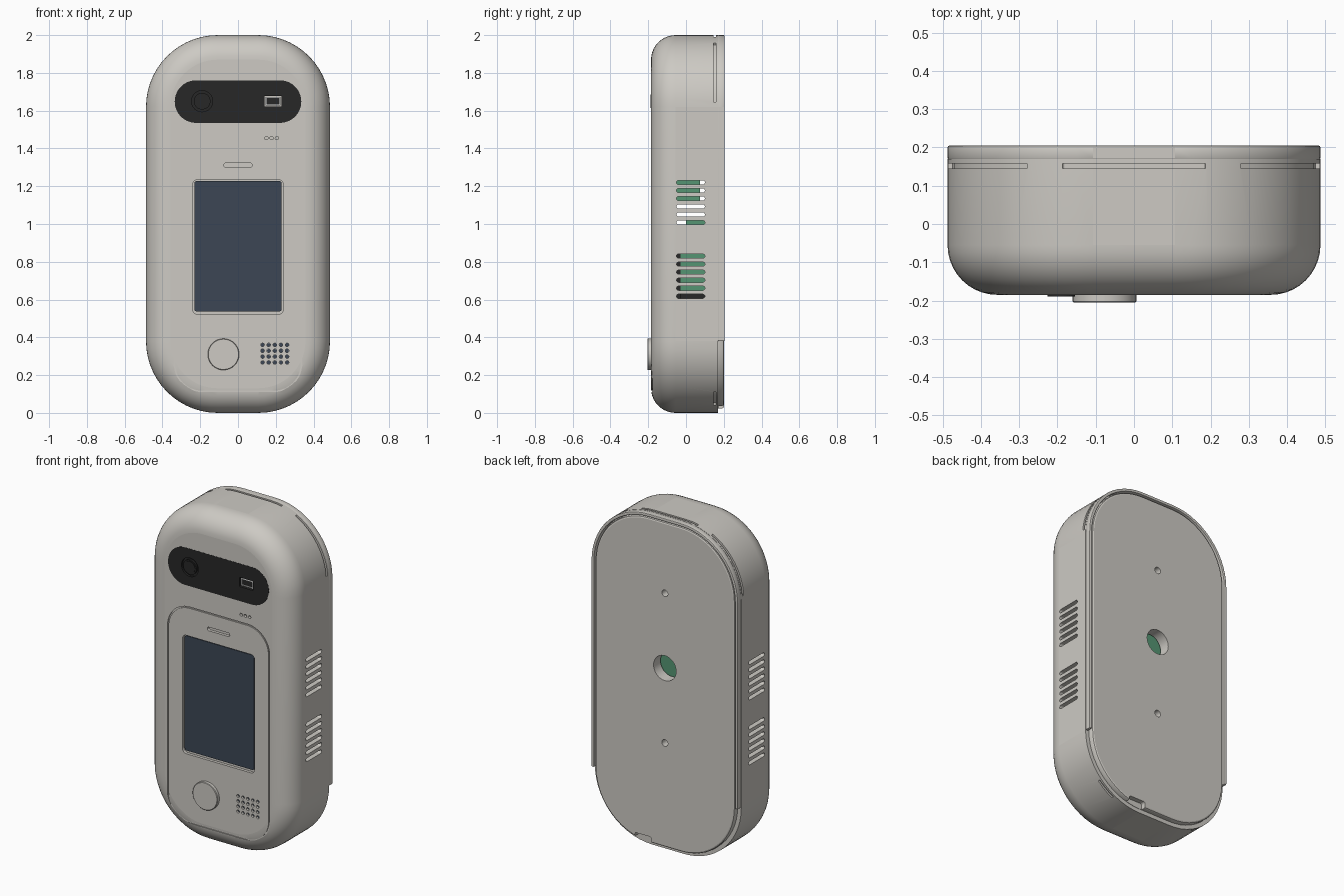
import bpy, bmesh, math

cube = bpy.data.objects.get("Cube")
if cube:
    bpy.data.objects.remove(cube, do_unlink=True)


def material(name, r, g, b):
    m = bpy.data.materials.new(name)
    m.use_nodes = True
    m.diffuse_color = (r, g, b, 1)
    m.node_tree.nodes["Principled BSDF"].inputs["Base Color"].default_value = (r, g, b, 1)
    return m


SHELL = material("warm light grey", 0.61, 0.59, 0.55)
BLACK = material("black plastic", 0.02, 0.02, 0.02)
GLASS = material("dark blue glass", 0.045, 0.062, 0.09)
GREEN = material("circuit green", 0.09, 0.3, 0.17)
PALE = material("pale metal", 0.75, 0.75, 0.74)

W, H, R = 0.974, 2.0, 0.38   # outline of the case
SEG = 14


def rounded(w, h, r, cx=0.0, cz=1.0, n=SEG):
    """Rounded rectangle in x and z, from the right side over the top."""
    pts = []
    for k, (sx, sz) in enumerate(((1, 1), (-1, 1), (-1, -1), (1, -1))):
        for i in range(n + 1):
            a = math.pi / 2 * (k + i / n)
            pts.append((cx + sx * (w / 2 - r) + r * math.cos(a),
                        cz + sz * (h / 2 - r) + r * math.sin(a)))
    return pts


def disc(r, cx, cz, n=8):
    return rounded(2 * r, 2 * r, r * 0.999, cx, cz, n)


def outline(inset):
    return rounded(W - 2 * inset, H - 2 * inset, R - inset)


def finish(name, bm, mat):
    bmesh.ops.remove_doubles(bm, verts=bm.verts, dist=1e-6)
    bmesh.ops.recalc_face_normals(bm, faces=bm.faces)
    mesh = bpy.data.meshes.new(name)
    bm.to_mesh(mesh)
    bm.free()
    ob = bpy.data.objects.new(name, mesh)
    bpy.context.collection.objects.link(ob)
    if mat:
        mesh.materials.append(mat)
    return ob


def loft(name, sections, mat=None, closed=False):
    """Join outlines given as (points, y); cap the ends or close into a ring."""
    bm = bmesh.new()
    rings = [[bm.verts.new((x, y, z)) for x, z in pts] for pts, y in sections]
    pairs = list(zip(rings, rings[1:])) + ([(rings[-1], rings[0])] if closed else [])
    for a, b in pairs:
        for i in range(len(a)):
            j = (i + 1) % len(a)
            bm.faces.new((a[i], a[j], b[j], b[i]))
    if not closed:
        bm.faces.new(rings[0])
        bm.faces.new(rings[-1])
    return finish(name, bm, mat)


def prisms(name, loops, y0, y1, mat=None):
    bm = bmesh.new()
    for pts in loops:
        a, b = ([bm.verts.new((x, y, z)) for x, z in pts] for y in (y0, y1))
        bm.faces.new(a)
        bm.faces.new(b)
        for i in range(len(a)):
            j = (i + 1) % len(a)
            bm.faces.new((a[i], a[j], b[j], b[i]))
    return finish(name, bm, mat)


def apply(ob, mod):
    bpy.context.view_layer.objects.active = ob
    bpy.ops.object.modifier_apply(modifier=mod.name)


def cut(ob, cutter, keep=False):
    cutter.hide_render = True
    mod = ob.modifiers.new("cut", 'BOOLEAN')
    mod.operation, mod.solver, mod.object = 'DIFFERENCE', 'EXACT', cutter
    apply(ob, mod)
    if not keep:
        bpy.data.objects.remove(cutter, do_unlink=True)


def smooth(ob):
    bpy.ops.object.select_all(action='DESELECT')
    ob.select_set(True)
    bpy.context.view_layer.objects.active = ob
    bpy.ops.object.shade_smooth_by_angle(angle=math.radians(35))
    for p in ob.data.polygons:      # keep the straight faces truly flat
        if max(abs(c) for c in p.normal) > 0.9999:
            p.use_smooth = False


def rounded_front(inset, front, back, fillet, n=10):
    secs = []
    for i in range(n + 1):
        a = math.pi / 2 * i / n
        secs.append((outline(inset + fillet * (1 - math.sin(a))),
                     front + fillet * (1 - math.cos(a))))
    return secs + [(outline(inset), back)]


# Hollow main case
FRONT = -0.185
case = loft("case", rounded_front(0, FRONT, 0.17, 0.13), SHELL)
cut(case, loft("cavity", rounded_front(0.035, -0.145, 0.135, 0.1)))

# Side vents, cut straight through both sides
vents = [rounded(0.15, 0.022, 0.0109, 0.025, top - 0.0425 * i, 4)
         for top in (1.22, 0.83) for i in range(6)]
vent_cutter = prisms("vent_cutter", vents, -0.6, 0.6)
vent_cutter.rotation_euler.z = math.pi / 2
bpy.context.view_layer.update()
cut(case, vent_cutter)

# Front recesses: lens bar, screen, ear slot, indicator dots
bar = rounded(0.67, 0.225, 0.1124, 0, 1.648)
window = rounded(0.48, 0.712, 0.025, 0, 0.878, 4)
shallow = [bar, window, rounded(0.15, 0.022, 0.0109, 0, 1.312, 4)]
shallow += [disc(0.009, 0.15 + 0.028 * i, 1.455, 4) for i in range(3)]
cut(case, prisms("front_cutter", shallow, -0.3, -0.168))

# Shallow groove around the control area
big, small = rounded(0.68, 1.3, 0.15, 0, 0.76), rounded(0.664, 1.284, 0.142, 0, 0.76)
cut(case, loft("groove_cutter", [(big, -0.2), (big, -0.178), (small, -0.178), (small, -0.2)],
               closed=True))

# Speaker holes with dark mesh behind
holes = [disc(0.0095, 0.13 + 0.0325 * i, 0.267 + 0.031 * j, 3)
         for i in range(5) for j in range(4)]
cut(case, prisms("speaker_cutter", holes, -0.3, -0.165))
prisms("speaker_mesh", [disc(0.0093, 0.13 + 0.0325 * i, 0.267 + 0.031 * j, 3)
                        for i in range(5) for j in range(4)], -0.172, -0.164, GLASS)


# Slits around the rear edge of the case
def arc_slit(a0, a1, sx, top):
    def pt(r, a):
        z = H - R + r * math.cos(a)
        return sx * (W / 2 - R + r * math.sin(a)), z if top else H - z
    angles = [math.radians(a0 + (a1 - a0) * i / 10) for i in range(11)]
    return [pt(R + 0.02, a) for a in angles] + [pt(R - 0.012, a) for a in reversed(angles)]


slits = [arc_slit(27, 86 if top else 45, sx, top) for sx in (1, -1) for top in (True, False)]
slits.append(rounded(0.374, 0.04, 0.005, 0, 2.005, 2))
cut(case, prisms("slit_cutter", slits, 0.145, 0.158))

# Back plate with wall-mount holes and bottom notch
plate = loft("back_plate", [(outline(0.024), 0.165), (outline(0.024), 0.192),
                            (outline(0.027), 0.198), (outline(0.034), 0.201)], SHELL)
mount = prisms("mount_cutter", [disc(0.075, 0, 1.1, 10), disc(0.02, 0, 1.55, 5),
                                disc(0.02, 0, 0.65, 5)], 0.13, 0.3)
for part in (case, plate):
    cut(part, mount, keep=True)
bpy.data.objects.remove(mount, do_unlink=True)
cut(plate, prisms("notch_cutter", [rounded(0.11, 0.12, 0.01, 0.145, 0, 3)], 0.172, 0.3))

# Raised rail, open at the bottom
half = 2 * (SEG + 1)
outer, inner = outline(0)[:half], outline(0.018)[:half]
end = 0.38
x0, x1 = W / 2, W / 2 - 0.018
rail = prisms("back_rail", [[(x0, end)] + outer + [(-x0, end), (-x1, end)]
                            + inner[::-1] + [(x1, end)]], 0.168, 0.205, SHELL)
bevel = rail.modifiers.new("round", 'BEVEL')
bevel.width, bevel.segments, bevel.limit_method = 0.005, 2, 'ANGLE'
apply(rail, bevel)

# Bottom locking screw
screw = prisms("bottom_screw", [disc(0.018, 0, 0, 5)], -0.004, 0.02, PALE)
screw.rotation_euler.x = math.pi / 2
screw.location = (0.06, 0.145, 0.012)

# Screen and round button
screen = prisms("screen", [rounded(0.462, 0.69, 0.012, 0, 0.882, 3)], -0.176, -0.16, GLASS)
button = loft("button", [(disc(r, -0.077, 0.31, 14), y) for r, y in
                         ((0.083, -0.17), (0.083, -0.202), (0.08, -0.205))], SHELL)

# Lens bar with camera and sensor window
lens_bar = prisms("lens_bar", [bar], -0.186, -0.16, BLACK)
camera_x, sensor_x, lens_z = -0.19, 0.185, 1.65
rim, core = disc(0.056, camera_x, lens_z), disc(0.044, camera_x, lens_z)
cut(lens_bar, loft("lens_cutter", [(rim, -0.2), (rim, -0.174), (core, -0.174), (core, -0.2)],
                   closed=True))
cut(lens_bar, prisms("sensor_cutter", [rounded(0.092, 0.056, 0.004, sensor_x, lens_z, 2)],
                     -0.2, -0.168))
prisms("camera_lens", [disc(0.036, camera_x, lens_z)], -0.189, -0.18, BLACK)
sensor_out = rounded(0.082, 0.046, 0.003, sensor_x, lens_z, 2)
sensor_in = rounded(0.07, 0.034, 0.003, sensor_x, lens_z, 2)
loft("sensor_frame", [(sensor_out, -0.165), (sensor_out, -0.178), (sensor_in, -0.178),
                      (sensor_in, -0.165)], PALE, closed=True)
prisms("sensor_glass", [sensor_in], -0.172, -0.164, BLACK)


# Electronics seen through the vents and mounting holes
def block(name, w, z0, z1, y0, y1, mat):
    prisms(name, [[(-w, z0), (w, z0), (w, z1), (-w, z1)]], y0, y1, mat)


block("main_board", 0.36, 0.4, 1.5, 0.11, 0.125, GREEN)
block("upper_module", 0.33, 1.11, 1.5, -0.06, 0.075, GREEN)
block("lower_module", 0.33, 0.63, 0.9, -0.03, 0.105, GREEN)
block("battery", 0.33, 0.45, 0.9, -0.11, -0.03, BLACK)
block("connector", 0.3, 0.45, 0.63, -0.03, 0.1, BLACK)
block("small_module", 0.3, 0.98, 1.03, 0.0, 0.105, GREEN)
prisms("mount_screw", [disc(0.017, 0, 1.55, 5)], 0.126, 0.16, PALE)

for part in (case, plate, rail, button, screw):
    smooth(part)
